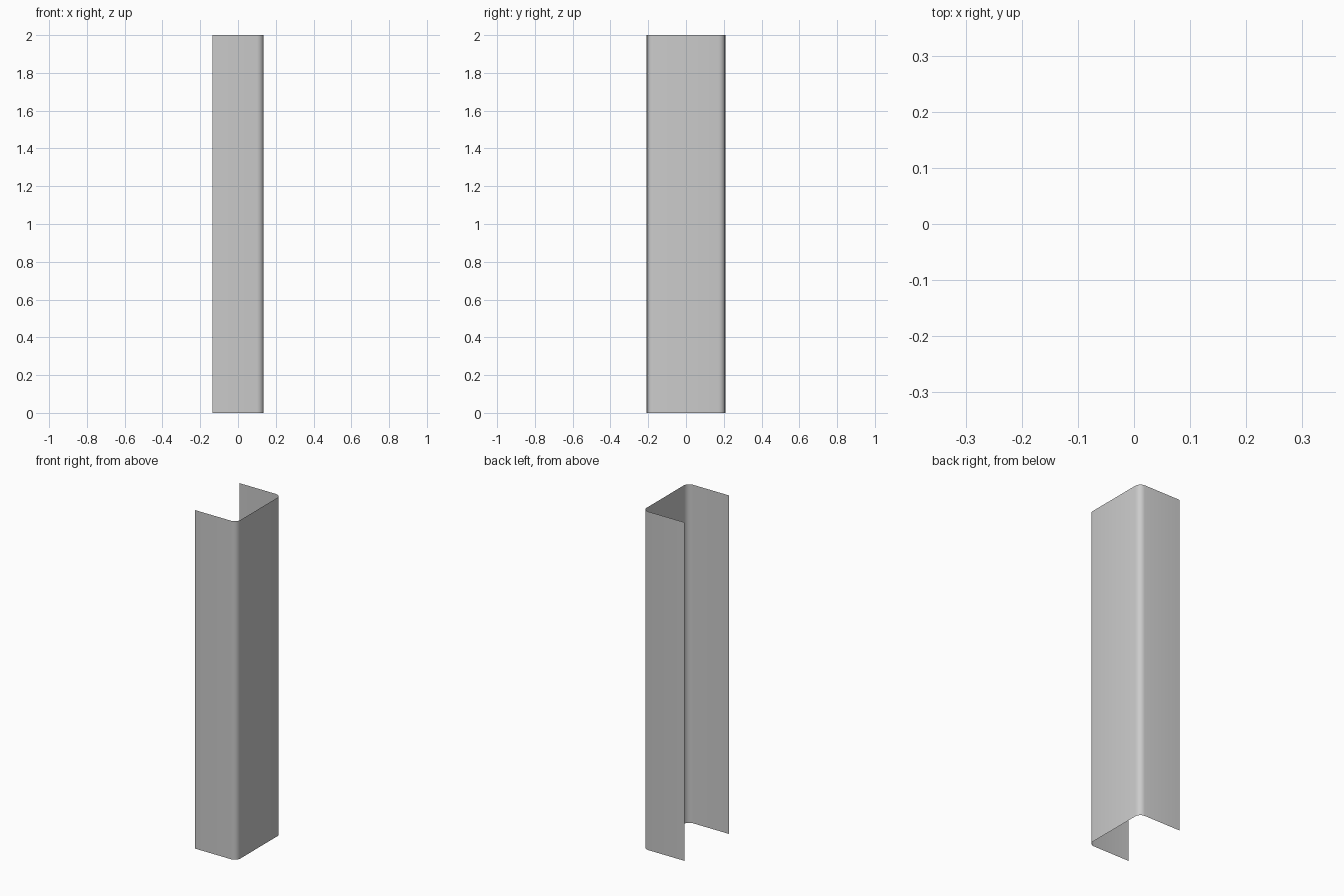
import bpy, bmesh, math

if "Cube" in bpy.data.objects:
    bpy.data.objects.remove(bpy.data.objects["Cube"])

HX, HY, H = 0.136, 0.208, 2.0   # half depth, half width, height
R, SEG = 0.035, 4               # corner radius and segments

# U-shaped profile: two flanges joined by a web on +x, rounded corners
profile = [(-HX, -HY)]
for sy, start in ((-1, -90), (1, 0)):
    for i in range(SEG + 1):
        a = math.radians(start + 90 * i / SEG)
        profile.append((HX - R + R * math.cos(a), sy * (HY - R) + R * math.sin(a)))
profile.append((-HX, HY))

# Extrude the open profile upward as a thin sheet
bm = bmesh.new()
verts = [bm.verts.new((x, y, 0)) for x, y in profile]
edges = [bm.edges.new(pair) for pair in zip(verts, verts[1:])]
out = bmesh.ops.extrude_edge_only(bm, edges=edges)
top = [g for g in out["geom"] if isinstance(g, bmesh.types.BMVert)]
bmesh.ops.translate(bm, verts=top, vec=(0, 0, H))

# Make the normals face outward (away from the channel's inside)
bm.normal_update()
for f in bm.faces:
    c = f.calc_center_median()
    if f.normal.x * (c.x + HX) + f.normal.y * c.y < 0:
        f.normal_flip()

mesh = bpy.data.meshes.new("channel_post")
bm.to_mesh(mesh)
bm.free()
post = bpy.data.objects.new("channel_post", mesh)
bpy.context.collection.objects.link(post)

# Smooth rounded corners
bpy.context.view_layer.objects.active = post
post.select_set(True)
bpy.ops.object.shade_smooth_by_angle(angle=math.radians(30))
